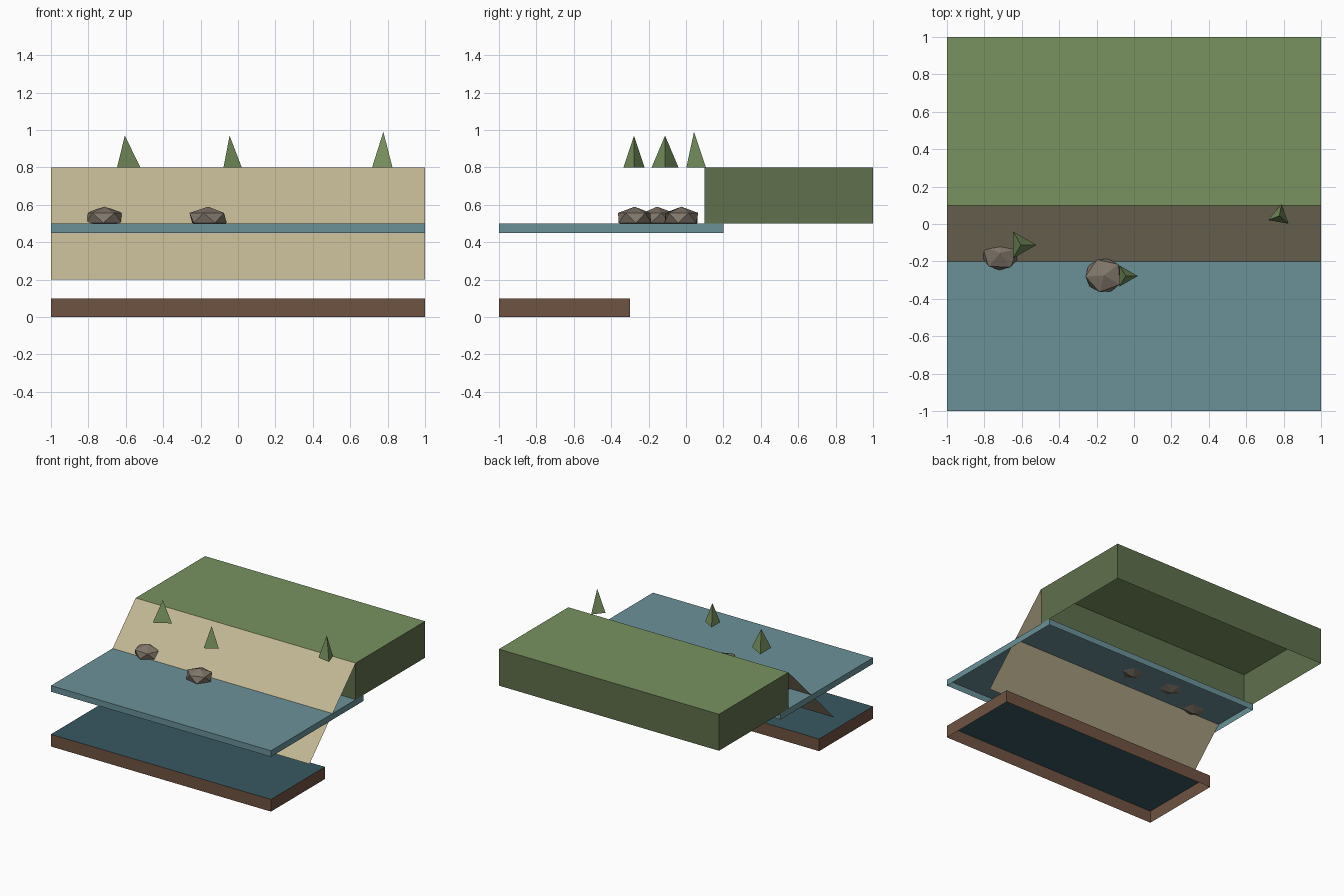
import bpy, bmesh
from math import radians
from mathutils import Matrix, Vector

if "Cube" in bpy.data.objects:
    bpy.data.objects.remove(bpy.data.objects["Cube"])


def material(name, r, g, b):
    """Flat material from 0-255 display values."""
    lin = [((c / 255 + 0.055) / 1.055) ** 2.4 for c in (r, g, b)] + [1]
    mat = bpy.data.materials.new(name)
    mat.use_nodes = True
    mat.diffuse_color = lin
    mat.node_tree.nodes["Principled BSDF"].inputs["Base Color"].default_value = lin
    return mat


GRASS = material("grass_green", 120, 146, 95)
BANK = material("dark_green", 96, 112, 76)
SAND = material("sand_tan", 194, 182, 148)
WATER = material("water_blue", 106, 145, 152)
SEABED = material("deep_teal", 56, 88, 97)
EARTH = material("earth_brown", 111, 83, 65)
ROCK = material("rock_grey_brown", 128, 118, 106)


def finish(name, bm, *mats):
    mesh = bpy.data.meshes.new(name)
    bm.to_mesh(mesh)
    bm.free()
    for mat in mats:
        mesh.materials.append(mat)
    obj = bpy.data.objects.new(name, mesh)
    bpy.context.collection.objects.link(obj)
    return obj


def open_slab(name, y0, y1, z0, z1, top, side):
    """Box two units wide without a bottom, its top coloured apart from its sides."""
    bm = bmesh.new()
    bmesh.ops.create_cube(bm, size=1, matrix=Matrix.LocRotScale(
        Vector((0, (y0 + y1) / 2, (z0 + z1) / 2)), None, Vector((2, y1 - y0, z1 - z0))))
    bm.normal_update()
    bottom = [f for f in bm.faces if f.normal.z < -0.5]
    bmesh.ops.delete(bm, geom=bottom, context='FACES')
    for f in bm.faces:
        f.material_index = 0 if f.normal.z > 0.5 else 1
    finish(name, bm, top, side)


# Terrain layers
open_slab("grass_plateau", 0.1, 1, 0.5, 0.8, GRASS, BANK)
open_slab("water_layer", -1, 0.2, 0.45, 0.5, WATER, WATER)
open_slab("seabed_layer", -1, -0.3, 0, 0.1, SEABED, EARTH)

# Sloping beach sheet
bm = bmesh.new()
bm.faces.new([bm.verts.new(p) for p in
              ((-1, -0.5, 0.2), (1, -0.5, 0.2), (1, 0.1, 0.8), (-1, 0.1, 0.8))])
finish("beach_slope", bm, SAND)

# Three-sided trees: x, y, radius, height, turn
for i, (x, y, r, h, turn) in enumerate((
        (-0.605, -0.112, 0.083, 0.17, -90),
        (-0.045, -0.278, 0.065, 0.17, -90),
        (0.777, 0.043, 0.064, 0.19, -10))):
    bm = bmesh.new()
    bmesh.ops.create_cone(bm, cap_ends=True, segments=3, radius1=r, radius2=0, depth=h)
    bmesh.ops.remove_doubles(bm, verts=bm.verts, dist=0.0001)
    tree = finish(f"tree_{i + 1}", bm, GRASS)
    tree.location = (x, y, 0.8 + h / 2)
    tree.rotation_euler.z = radians(turn)

# Flattened rocks along the shoreline: x, y, turn
for i, (x, y, turn) in enumerate((
        (-0.715, -0.155, 15), (-0.16, -0.275, 40),
        (-0.38, -0.025, 70), (-0.01, -0.025, 25))):
    bm = bmesh.new()
    bmesh.ops.create_icosphere(bm, subdivisions=1, radius=1)
    bm.transform(Matrix.Rotation(radians(turn), 4, 'Z'))
    bm.transform(Matrix.Diagonal((0.112, 0.102, 0.06, 1)))
    finish(f"rock_{i + 1}", bm, ROCK).location = (x, y, 0.53)
